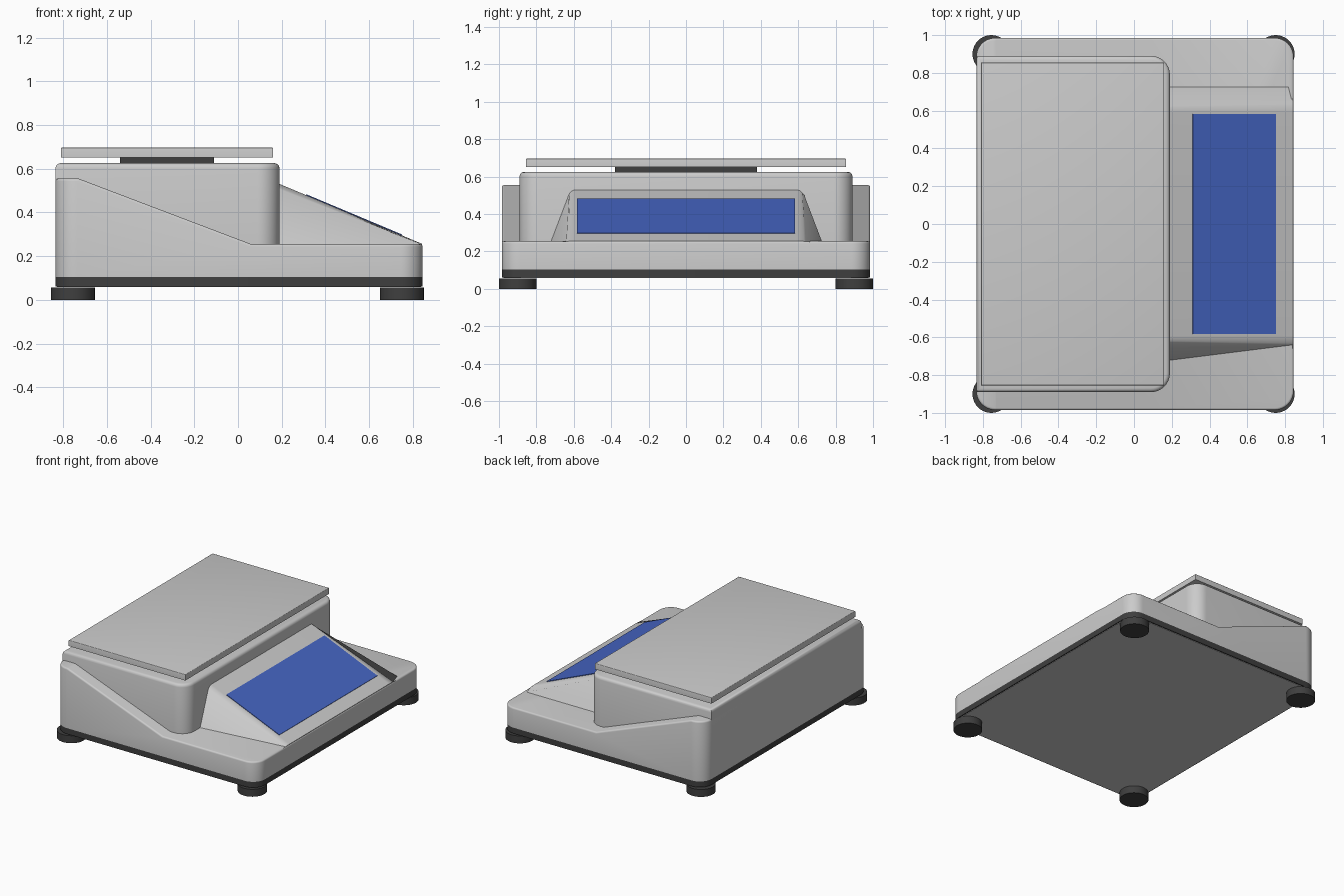
import bpy, bmesh, math
from mathutils import Vector

if "Cube" in bpy.data.objects:
    bpy.data.objects.remove(bpy.data.objects["Cube"])


def material(name, rgb):
    m = bpy.data.materials.new(name)
    m.diffuse_color = (*rgb, 1)
    m.use_nodes = True
    m.node_tree.nodes["Principled BSDF"].inputs["Base Color"].default_value = m.diffuse_color
    return m


DARK = material("dark_rubber", (0.05, 0.05, 0.05))
BLUE = material("blue_screen", (0.06, 0.13, 0.55))


def finish(name, bm, mat=None, angle=35):
    bmesh.ops.recalc_face_normals(bm, faces=bm.faces)
    mesh = bpy.data.meshes.new(name)
    bm.to_mesh(mesh)
    bm.free()
    ob = bpy.data.objects.new(name, mesh)
    bpy.context.collection.objects.link(ob)
    if mat:
        mesh.materials.append(mat)
    bpy.ops.object.select_all(action='DESELECT')
    ob.select_set(True)
    bpy.context.view_layer.objects.active = ob
    bpy.ops.object.shade_smooth_by_angle(angle=math.radians(angle))
    return ob


def housing(name, profile, half_y, corner=0, corner_min_x=-9, edge=0, mat=None):
    """Extrude an XZ profile across y, round upright corners, then soften the top rim."""
    bm = bmesh.new()
    face = bm.faces.new([bm.verts.new((x, -half_y, z)) for x, z in profile])
    new = bmesh.ops.extrude_face_region(bm, geom=[face])
    verts = [g for g in new["geom"] if isinstance(g, bmesh.types.BMVert)]
    bmesh.ops.translate(bm, verts=verts, vec=(0, 2 * half_y, 0))
    bmesh.ops.recalc_face_normals(bm, faces=bm.faces)
    if corner:
        upright = [e for e in bm.edges
                   if abs((e.verts[0].co - e.verts[1].co).normalized().z) > 0.99
                   and e.verts[0].co.x > corner_min_x]
        bmesh.ops.bevel(bm, geom=upright, offset=corner, segments=10,
                        profile=0.5, affect='EDGES')
    if edge:
        bm.normal_update()
        rim = [e for e in bm.edges
               if sum(f.normal.z > 0.5 for f in e.link_faces) == 1]
        bmesh.ops.bevel(bm, geom=rim, offset=edge, segments=3,
                        profile=0.5, affect='EDGES')
    return finish(name, bm, mat)


def rect(x0, x1, z0, z1):
    return [(x0, z0), (x1, z0), (x1, z1), (x0, z1)]


X0, X1 = -0.835, 0.845

# Lower housing with sloping side wings, dark skirt and grey underside
housing("lower_housing", [(X0, 0.105), (X1, 0.105), (X1, 0.255), (0.06, 0.255),
                          (-0.73, 0.555), (X0, 0.555)], 0.985, corner=0.1, edge=0.012)
housing("dark_skirt", rect(X0, X1, 0.062, 0.105), 0.985, corner=0.1, mat=DARK)
housing("underside", rect(X0 + 0.008, X1 - 0.008, 0.059, 0.08), 0.977, corner=0.095)

# Raised block under the weighing plate
housing("upper_housing", rect(X0, 0.19, 0.2, 0.625), 0.89, corner=0.1,
        corner_min_x=0, edge=0.022)

# Weighing plate and its support
housing("plate_support", rect(-0.54, -0.11, 0.6, 0.655), 0.38, mat=DARK)
housing("weighing_plate", rect(-0.81, 0.16, 0.652, 0.697), 0.855, edge=0.006)

# Sloping console with flared sides
bm = bmesh.new()
slope = 0.275 / 0.655
rings = []
for x in (0.15, X1 - 0.003):
    top = 0.53 - (x - 0.19) * slope
    rings.append([bm.verts.new((x, y, z)) for y, z in
                  ((-0.73, 0.245), (-0.615, top), (0.615, top), (0.73, 0.245))])
a, b = rings
bm.faces.new(a)
bm.faces.new(b[::-1])
for i in range(4):
    bm.faces.new((a[i], b[i], b[(i + 1) % 4], a[(i + 1) % 4]))
ridges = [bm.edges.get((a[i], b[i])) for i in (1, 2)]
bmesh.ops.bevel(bm, geom=ridges, offset=0.025, segments=5, profile=0.5, affect='EDGES')
finish("console", bm)

# Blue display panel lying on the slope
bm = bmesh.new()
bmesh.ops.create_cube(bm, size=1)
bmesh.ops.scale(bm, verts=bm.verts, vec=(0.44 / math.cos(math.atan(slope)), 1.165, 0.008))
panel = finish("display_panel", bm, BLUE)
panel.location = (0.53, 0, 0.53 - 0.34 * slope)
panel.rotation_euler.y = math.atan(slope)

# Four round feet
for label, x in (("rear", -0.755), ("front", 0.75)):
    for side, y in (("left", -0.9), ("right", 0.9)):
        bm = bmesh.new()
        bmesh.ops.create_cone(bm, cap_ends=True, segments=40, radius1=0.1,
                              radius2=0.1, depth=0.056)
        bmesh.ops.translate(bm, verts=bm.verts, vec=Vector((x, y, 0.028)))
        finish(f"{label}_{side}_foot", bm, DARK)
